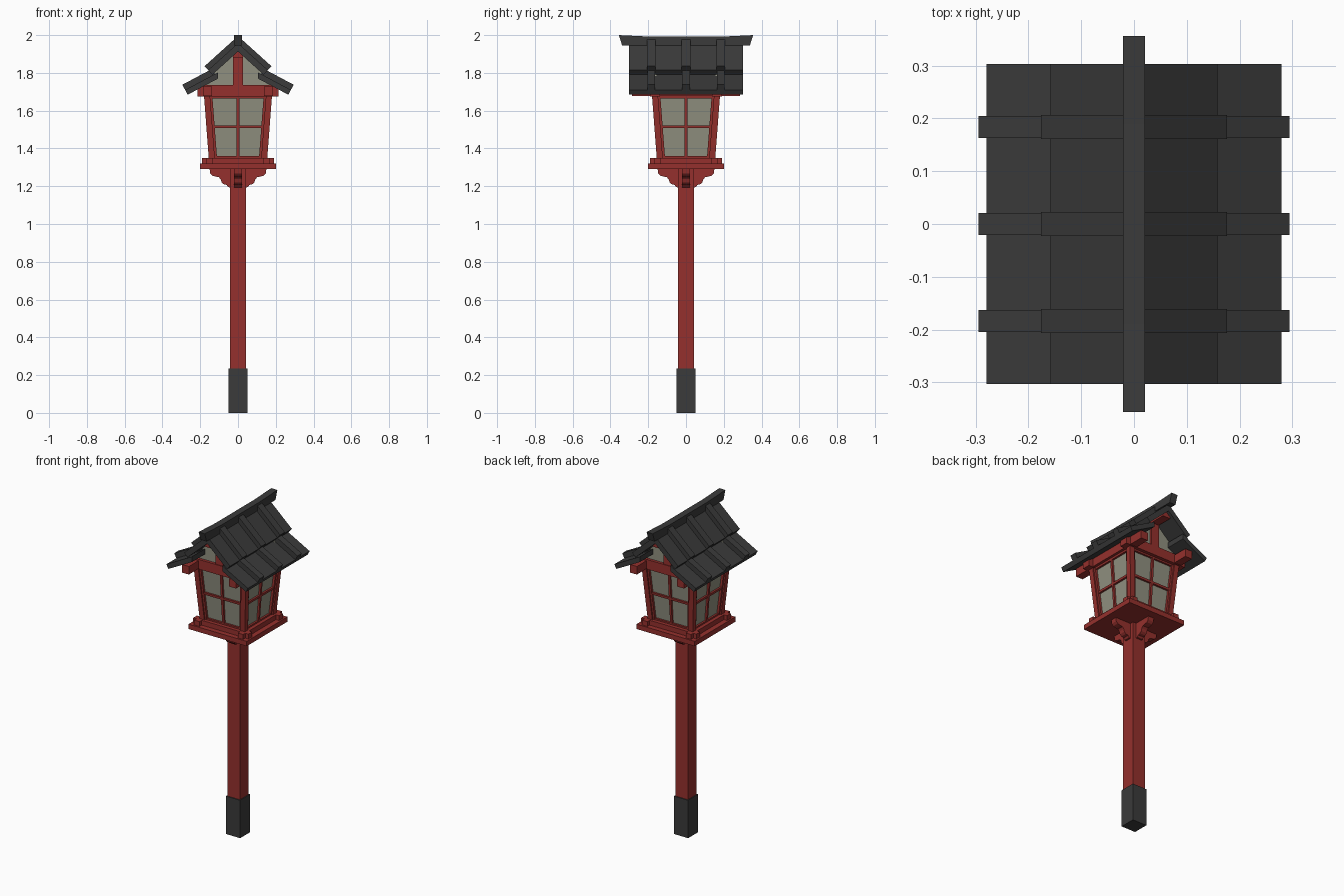
import bpy
import bmesh
from math import radians, sin, cos, tan, pi
from mathutils import Matrix

if "Cube" in bpy.data.objects:
    bpy.data.objects.remove(bpy.data.objects["Cube"])


def material(name, rgb):
    m = bpy.data.materials.new(name)
    m.diffuse_color = (*rgb, 1)
    m.use_nodes = True
    m.node_tree.nodes["Principled BSDF"].inputs["Base Color"].default_value = m.diffuse_color
    return m


RED = material("red_paint", (0.30, 0.03, 0.026))
DARK = material("dark_grey", (0.043, 0.043, 0.043))
PAPER = material("paper_pane", (0.28, 0.28, 0.215))


def loft(name, a, b, mat, rot=0.0):
    """Solid between two matching outlines, turned about z."""
    bm = bmesh.new()
    va = [bm.verts.new(p) for p in a]
    vb = [bm.verts.new(p) for p in b]
    n = len(va)
    bm.faces.new(va)
    bm.faces.new(vb)
    for i in range(n):
        j = (i + 1) % n
        bm.faces.new((va[i], va[j], vb[j], vb[i]))
    bmesh.ops.recalc_face_normals(bm, faces=bm.faces)
    bmesh.ops.transform(bm, matrix=Matrix.Rotation(rot, 4, 'Z'), verts=bm.verts)
    me = bpy.data.meshes.new(name)
    bm.to_mesh(me)
    bm.free()
    ob = bpy.data.objects.new(name, me)
    bpy.context.collection.objects.link(ob)
    me.materials.append(mat)
    return ob


def rect(x0, x1, y0, y1, z):
    return [(x0, y0, z), (x1, y0, z), (x1, y1, z), (x0, y1, z)]


def box(name, x0, x1, y0, y1, z0, z1, mat, rot=0.0):
    return loft(name, rect(x0, x1, y0, y1, z0), rect(x0, x1, y0, y1, z1), mat, rot)


def prism_y(name, pts, y0, y1, mat, rot=0.0):
    """x-z outline extruded along y."""
    return loft(name, [(x, y0, z) for x, z in pts], [(x, y1, z) for x, z in pts], mat, rot)


# Pole and base
box("pole_base", -.049, .049, -.049, .049, 0, .235, DARK)
box("pole", -.043, .043, -.043, .043, .235, 1.295, RED)
box("platform", -.2, .2, -.2, .2, 1.29, 1.32, RED)

# Scrolled brackets under the platform
scroll = [(.03, 1.29), (.15, 1.29), (.147, 1.268), (.136, 1.256), (.118, 1.251),
          (.102, 1.248), (.092, 1.237), (.087, 1.221), (.076, 1.211), (.060, 1.207),
          (.052, 1.195), (.03, 1.192)]
for i in range(4):
    prism_y("bracket", scroll, -.02, .02, RED, i * pi / 2)

# Lantern body, widening upwards
Z0, Z1 = 1.345, 1.68


def r(z):
    return .155 + (z - 1.35) * .025 / .33


def wall_bar(name, xa, xb, z0, z1, depth, rot):
    """Bar on the leaning front wall; xa, xb give left/right edges at height z."""
    ends = [rect(xa(z), xb(z), -r(z) + depth, -r(z) + depth + .018, z) for z in (z0, z1)]
    loft(name, *ends, RED, rot)


g0, g1 = r(Z0) - .022, r(Z1) - .022
loft("paper_panes", rect(-g0, g0, -g0, g0, Z0), rect(-g1, g1, -g1, g1, Z1), PAPER)
for i in range(4):
    a = i * pi / 2
    ends = [rect(r(z) - .032, r(z), -r(z), -r(z) + .032, z) for z in (Z0, Z1)]
    loft("corner_post", *ends, RED, a)
    box("sill_bar", -.19, .19, -.168, -.132, 1.32, 1.35, RED, a)
    wall_bar("mullion", lambda z: -.007, lambda z: .007, Z0, Z1, .010, a)
    for s in (-1, 1):
        wall_bar("pane_stile", lambda z: s * (r(z) - .044), lambda z: s * (r(z) - .028),
                 Z0, Z1, .008, a)
    for za, zb in ((1.345, 1.36), (1.508, 1.522), (1.665, 1.68)):
        wall_bar("pane_rail", lambda z: -r(z) + .03, lambda z: r(z) - .03, za, zb, .010, a)

# Top beams, gables and ridge beam
for s in (-1, 1):
    y0, y1 = sorted((s * .138, s * .19))
    box("gable_beam", -.215, .215, y0, y1, 1.675, 1.735, RED)
    x0, x1 = sorted((s * .138, s * .186))
    box("side_beam", x0, x1, -.285, .285, 1.677, 1.727, RED)
    y0, y1 = sorted((s * .155, s * .172))
    prism_y("gable_pane", [(-.18, 1.73), (.18, 1.73), (.135, 1.795), (0, 1.92), (-.135, 1.795)],
            y0, y1, PAPER)
    y0, y1 = sorted((s * .145, s * .186))
    box("king_post", -.026, .026, y0, y1, 1.73, 1.90, RED)
box("ridge_beam", -.026, .026, -.285, .285, 1.88, 1.922, RED)
box("ceiling", -.15, .15, -.15, .15, 1.68, 1.70, RED)


# Roof slopes: sloped slab from inner x to a top edge corner, ends cut square
def slope(side, x_in, corner, angle, below, above):
    cx, cz = corner
    t, nx, nz = tan(angle), sin(angle), cos(angle)
    lo = (cx - nx * below, cz - nz * below)
    hi = (cx + nx * above, cz + nz * above)
    pts = [lo, hi, (x_in, hi[1] + (hi[0] - x_in) * t), (x_in, lo[1] + (lo[0] - x_in) * t)]
    return [(side * x, z) for x, z in pts]


UPPER = ((.158, 1.815), radians(42))
LOWER = ((.280, 1.710), radians(28))
for s in (-1, 1):
    prism_y("upper_roof_slab", slope(s, 0, *UPPER, .033, 0), -.303, .303, DARK)
    prism_y("lower_roof_slab", slope(s, .105, *LOWER, .029, 0), -.303, .303, DARK)
    for y in (-.184, 0, .184):
        prism_y("upper_batten", slope(s, .01, *UPPER, .01, .028), y - .023, y + .023, DARK)
        prism_y("lower_batten", slope(s, .125, *LOWER, .01, .031), y - .021, y + .021, DARK)

# Ridge cap with upswept, flared ends
cap = [(-.338, 1.945), (.338, 1.945), (.356, 2.0), (.19, 1.992), (-.19, 1.992), (-.356, 2.0)]
loft("ridge_cap", [(-.021, y, z) for y, z in cap], [(.021, y, z) for y, z in cap], DARK)
